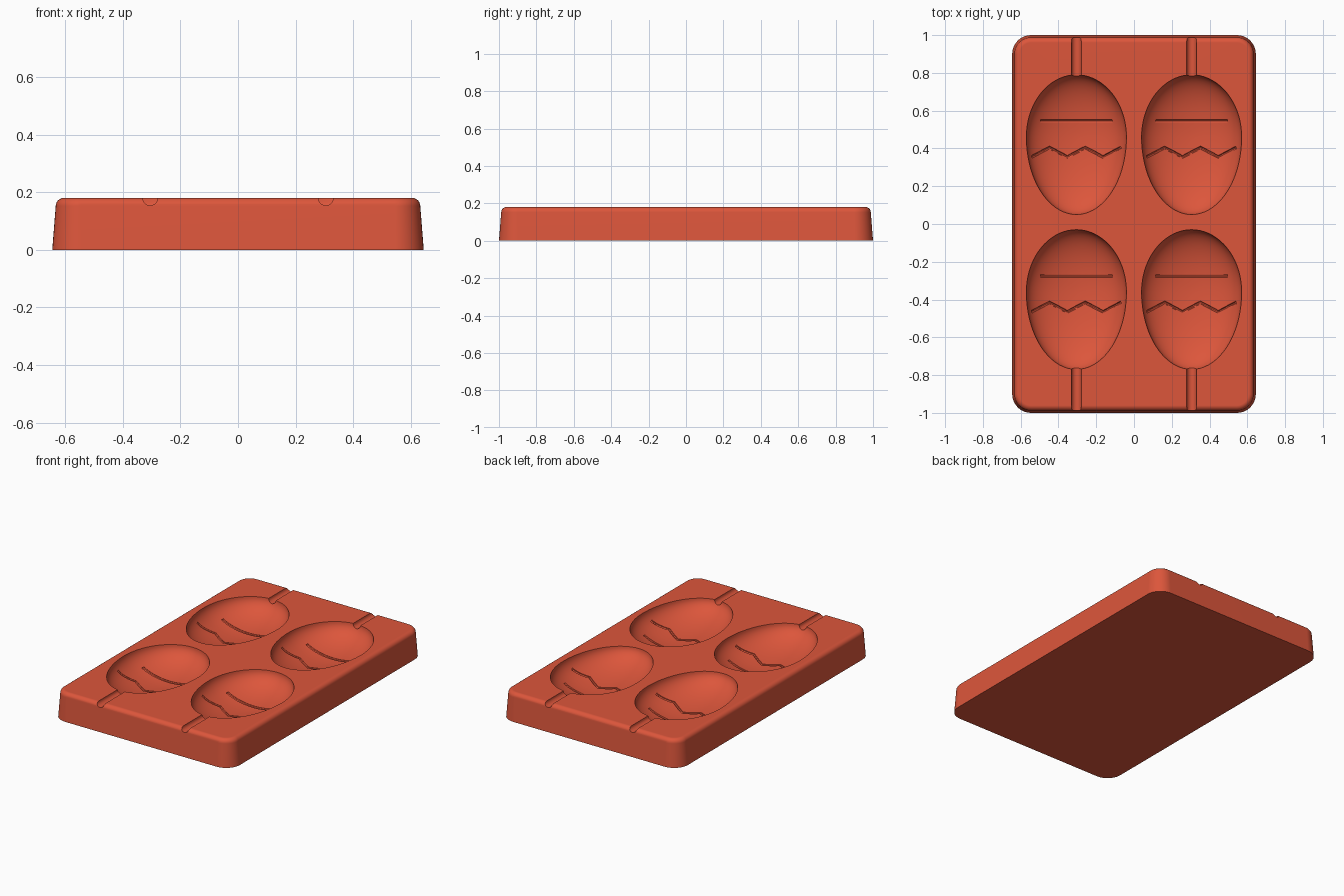
import bpy, bmesh
from math import sin, cos, pi, sqrt

if "Cube" in bpy.data.objects:
    bpy.data.objects.remove(bpy.data.objects["Cube"], do_unlink=True)

HX, HY, TOP, CORNER = 0.645, 1.0, 0.18, 0.1
EGG_X, EGG_W, EGG_DEPTH = 0.305, 0.265, 0.135
BLUNT, POINT = 0.33, 0.41          # egg lengths behind and in front of its widest line
EGG_YS = (0.46, -0.36)

# Material
coral = bpy.data.materials.new("coral red")
coral.use_nodes = True
colour = (0.72, 0.093, 0.044, 1)
coral.diffuse_color = colour
coral.node_tree.nodes["Principled BSDF"].inputs["Base Color"].default_value = colour


def add_mesh(name, bm):
    bmesh.ops.recalc_face_normals(bm, faces=bm.faces)
    mesh = bpy.data.meshes.new(name)
    bm.to_mesh(mesh)
    bm.free()
    mesh.materials.append(coral)
    obj = bpy.data.objects.new(name, mesh)
    bpy.context.collection.objects.link(obj)
    return obj


def activate(obj):
    bpy.ops.object.select_all(action='DESELECT')
    obj.select_set(True)
    bpy.context.view_layer.objects.active = obj


def carve(target, cutter):
    cutter.hide_render = True
    activate(target)
    mod = target.modifiers.new("carve", 'BOOLEAN')
    mod.object, mod.operation, mod.solver = cutter, 'DIFFERENCE', 'EXACT'
    bpy.ops.object.modifier_apply(modifier=mod.name)
    bpy.data.objects.remove(cutter, do_unlink=True)


def tray_block():
    """Rounded slab with drafted sides and a filleted top rim."""
    fillet, draft, steps = 0.028, 0.012, 10
    levels = [(0, 0)]
    for i in range(7):
        a = i / 6 * pi / 2
        levels.append((TOP - fillet + fillet * sin(a), draft + fillet * (1 - cos(a))))
    bm = bmesh.new()
    rings = []
    for z, inset in levels:
        ring = []
        for quarter, (sx, sy) in enumerate(((1, 1), (-1, 1), (-1, -1), (1, -1))):
            for i in range(steps + 1):
                a = (quarter + i / steps) * pi / 2
                r = CORNER - inset
                ring.append(bm.verts.new((sx * (HX - CORNER) + r * cos(a),
                                          sy * (HY - CORNER) + r * sin(a), z)))
        rings.append(ring)
    for low, high in zip(rings, rings[1:]):
        for i in range(len(low)):
            j = (i + 1) % len(low)
            bm.faces.new((low[i], low[j], high[j], high[i]))
    bm.faces.new(rings[0][::-1])
    bm.faces.new(rings[-1])
    return add_mesh("mould_tray", bm)


def egg_cutter(x, y):
    bm = bmesh.new()
    bmesh.ops.create_uvsphere(bm, u_segments=72, v_segments=36, radius=1)
    for v in bm.verts:
        length = BLUNT if v.co.y > 0 else POINT
        v.co = (x + v.co.x * EGG_W, y + v.co.y * length, TOP + v.co.z * EGG_DEPTH)
    return add_mesh("egg_cutter", bm)


def channel_cutter(x, y0, y1, radius=0.026, sides=24):
    """Round rod lying along y for the stick slot."""
    bm = bmesh.new()
    ends = [[bm.verts.new((x + radius * cos(i / sides * 2 * pi), y,
                           TOP + radius * sin(i / sides * 2 * pi)))
             for i in range(sides)] for y in (y0, y1)]
    for i in range(sides):
        j = (i + 1) % sides
        bm.faces.new((ends[0][i], ends[0][j], ends[1][j], ends[1][i]))
    bm.faces.new(ends[0])
    bm.faces.new(ends[1])
    return add_mesh("channel_cutter", bm)


def groove_cutter(x, y, corners, radius, steps):
    """Thin tube that follows the egg floor along a path given relative to the egg."""
    path = []
    for (ax, ay), (bx, by) in zip(corners, corners[1:]):
        path += [(ax + (bx - ax) * i / steps, ay + (by - ay) * i / steps) for i in range(steps)]
    path.append(corners[-1])
    curve = bpy.data.curves.new("groove", 'CURVE')
    curve.dimensions = '3D'
    curve.bevel_depth, curve.bevel_resolution = radius, 2
    curve.use_fill_caps = True
    spline = curve.splines.new('POLY')
    spline.points.add(len(path) - 1)
    for p, (dx, dy) in zip(spline.points, path):
        length = BLUNT if dy > 0 else POINT
        drop = EGG_DEPTH * sqrt(max(0, 1 - (dx / EGG_W) ** 2 - (dy / length) ** 2))
        p.co = (x + dx, y + dy, TOP - drop, 1)
    obj = bpy.data.objects.new("groove_cutter", curve)
    bpy.context.collection.objects.link(obj)
    activate(obj)
    bpy.ops.object.convert(target='MESH')
    obj = bpy.context.object
    # weld the caps so the tube is closed
    bm = bmesh.new()
    bm.from_mesh(obj.data)
    bmesh.ops.remove_doubles(bm, verts=bm.verts, dist=0.0001)
    bmesh.ops.recalc_face_normals(bm, faces=bm.faces)
    bm.to_mesh(obj.data)
    bm.free()
    obj.data.materials.clear()
    obj.data.materials.append(coral)
    return obj


tray = tray_block()

# Egg hollows with a straight band and a zigzag band engraved in each
band = [(-0.19, 0.085), (0.19, 0.085)]
zigzag = [(-0.237 + 0.0945 * i, -0.055 if i % 2 else -0.105) for i in range(6)]
zigzag = [(dx, -0.16 - dy) for dx, dy in zigzag]
zigzag = [(dx, -0.105 if i % 2 == 0 else -0.055) for i, (dx, dy) in enumerate(zigzag)]
for x in (-EGG_X, EGG_X):
    for y in EGG_YS:
        carve(tray, egg_cutter(x, y))
    # Stick channels run out to the front and back edges
    carve(tray, channel_cutter(x, EGG_YS[0] + BLUNT - 0.03, HY + 0.1))
    carve(tray, channel_cutter(x, -HY - 0.1, EGG_YS[1] - POINT + 0.03))
    for y in EGG_YS:
        carve(tray, groove_cutter(x, y, band, 0.009, 20))
        carve(tray, groove_cutter(x, y, zigzag, 0.008, 5))

# Smooth rounded surfaces, keep rims crisp and the flat top flat
activate(tray)
bpy.ops.object.shade_smooth_by_angle(angle=0.5)
weighted = tray.modifiers.new("flat_top_normals", 'WEIGHTED_NORMAL')
weighted.keep_sharp = True
